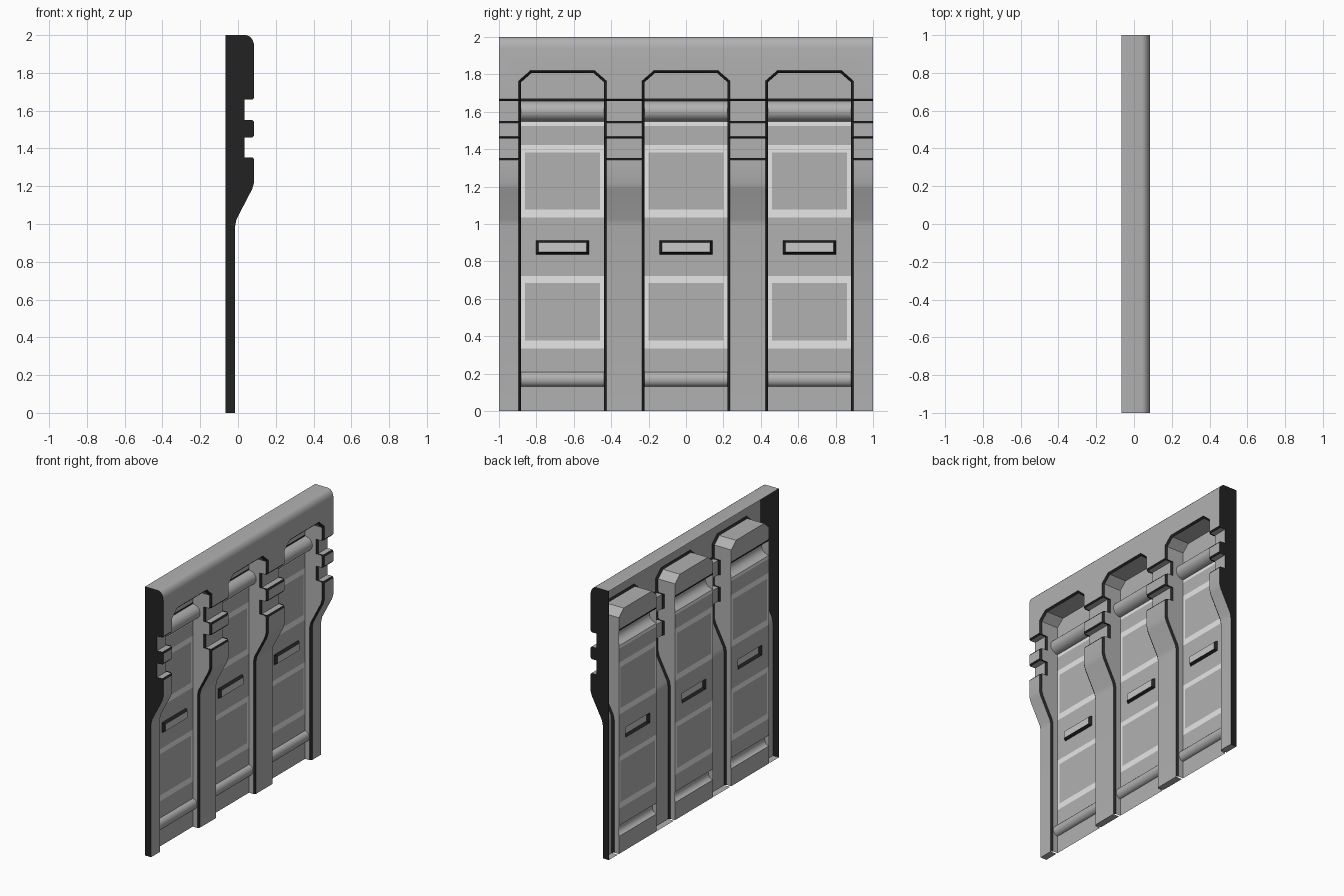
import bpy, bmesh, math

if "Cube" in bpy.data.objects:
    bpy.data.objects.remove(bpy.data.objects["Cube"])


def material(name, v):
    m = bpy.data.materials.new(name)
    m.diffuse_color = (v, v, v, 1)
    m.use_nodes = True
    m.node_tree.nodes["Principled BSDF"].inputs["Base Color"].default_value = m.diffuse_color
    return m


MATS = [material("panel grey", 0.44), material("dark trim", 0.016),
        material("white light", 1.0), material("pale grey", 0.58)]
GREY, DARK, WHITE, PALE = range(4)
BACK = -0.065          # plane of the bay floors
BAYS = (-0.66, 0.0, 0.66)
W_OUT, W_IN = 0.235, 0.222   # half widths of bay opening and bay floor


def build(name, faces, recalc=False):
    """Make an object from (points, material index) faces."""
    bm = bmesh.new()
    for pts, mat in faces:
        f = bm.faces.new([bm.verts.new(p) for p in pts])
        f.material_index = mat
    bmesh.ops.remove_doubles(bm, verts=bm.verts, dist=1e-5)
    bmesh.ops.dissolve_degenerate(bm, dist=1e-5, edges=bm.edges)
    if recalc:
        bmesh.ops.recalc_face_normals(bm, faces=bm.faces)
    me = bpy.data.meshes.new(name)
    bm.to_mesh(me)
    bm.free()
    for m in MATS:
        me.materials.append(m)
    ob = bpy.data.objects.new(name, me)
    bpy.context.collection.objects.link(ob)
    bpy.ops.object.select_all(action='DESELECT')
    ob.select_set(True)
    bpy.context.view_layer.objects.active = ob
    bpy.ops.object.shade_smooth_by_angle(angle=math.radians(30))
    return ob


# Post profile (x, z, material of the segment that follows)
POST = [(-0.015, 0, GREY), (-0.015, 0.99, GREY), (-0.008, 1.025, GREY),
        (0.075, 1.185, GREY), (0.085, 1.22, GREY), (0.085, 1.343, DARK),
        (0.077, 1.353, GREY), (0.035, 1.353, GREY), (0.035, 1.458, GREY),
        (0.077, 1.458, DARK), (0.085, 1.468, GREY), (0.085, 1.54, DARK),
        (0.077, 1.55, GREY), (0.035, 1.55, GREY), (0.035, 1.658, GREY),
        (0.077, 1.658, DARK), (0.085, 1.668, GREY)]
# Rounded top of the header
CAP = [(0.04 + 0.045 * math.cos(a), 1.94 + 0.06 * math.sin(a))
       for a in [i * math.pi / 12 for i in range(7)]] + [(BACK, 2.0)]


def strip(prof, y0, y1):
    """Extrude a profile from y0 to y1, facing +x."""
    return [([(a[0], y0, a[1]), (a[0], y1, a[1]), (b[0], y1, b[1]), (b[0], y0, b[1])],
             a[2] if len(a) > 2 else GREY) for a, b in zip(prof, prof[1:])]


# Posts between the bays
edges = [-1] + [c + s * W_OUT for c in BAYS for s in (-1, 1)] + [1]
for y0, y1 in zip(edges[::2], edges[1::2]):
    foot = [([(BACK, y0, 0), (BACK, y1, 0), (-0.015, y1, 0), (-0.015, y0, 0)], GREY)]
    build("post", strip(POST, y0, y1) + foot)

# Header with three notched openings and a rounded top
outline = [(-1, 1.668)]
for c in BAYS:
    outline += [(c - W_OUT, 1.668), (c - W_OUT, 1.765), (c - 0.172, 1.82),
                (c + 0.172, 1.82), (c + W_OUT, 1.765), (c + W_OUT, 1.668)]
outline += [(1, 1.668), (1, 1.94), (-1, 1.94)]
build("header", [([(0.085, y, z) for y, z in outline], GREY)] + strip(CAP, -1, 1))

# Dark end plates
side = [(p[0], p[1]) for p in POST] + CAP + [(BACK, 0)]
for y in (-1, 1):
    pts = [(x, y, z) for x, z in side]
    build("end_plate", [(pts if y < 0 else pts[::-1], DARK)])

# Bay floor rows: (z, x, kind of the row above)


def roll(z0, z1, depth, n=10):
    """Half round moulding across the bay."""
    return [((z0 + z1) / 2 - math.cos(math.pi * i / n) * (z1 - z0) / 2,
             BACK + depth * math.sin(math.pi * i / n), "grey") for i in range(n)]


ROWS = ([(0, BACK, "grey")] + roll(0.13, 0.21, 0.035) +
        [(z, BACK, k) for z, k in (
            (0.21, "grey"), (0.335, "white"), (0.378, "frame"), (0.685, "white"),
            (0.722, "grey"), (0.838, "slot"), (0.912, "grey"), (1.035, "white"),
            (1.078, "frame"), (1.382, "white"), (1.422, "grey"), (1.525, "white"))] +
        roll(1.548, 1.658, 0.06) + [(1.658, BACK, "dark"), (1.67, BACK, "")])
COLS = [-W_IN, -0.2, -0.142, 0.142, 0.2, W_IN]


def cell_material(kind, col):
    if kind == "white" or (kind == "frame" and col in (0, 4)):
        return WHITE
    return DARK if kind == "dark" else GREY


for c in BAYS:
    # Floor with light frames, rolls and the niche back
    faces = []
    for (z0, x0, kind), (z1, x1, _) in zip(ROWS, ROWS[1:]):
        for i, (a, b) in enumerate(zip(COLS, COLS[1:])):
            if kind == "slot" and i == 2:
                continue
            faces.append(([(x0, c + a, z0), (x0, c + b, z0), (x1, c + b, z1),
                           (x1, c + a, z1)], cell_material(kind, i)))
    niche = [(-W_IN, 1.67), (W_IN, 1.67), (W_IN, 1.758), (0.165, 1.808),
             (-0.165, 1.808), (-W_IN, 1.758)]
    faces.append(([(BACK, c + y, z) for y, z in niche], GREY))
    build("bay_floor", faces)

    # Raised slot with dark bevelled border
    def ring(hw, hz, x):
        return [(x, c + sy * hw, 0.875 + sz * hz)
                for sy, sz in ((-1, -1), (1, -1), (1, 1), (-1, 1))]
    lo, hi = ring(0.142, 0.037, BACK), ring(0.129, 0.026, BACK + 0.02)
    faces = [([lo[i], lo[(i + 1) % 4], hi[(i + 1) % 4], hi[i]], DARK) for i in range(4)]
    build("slot", faces + [(hi, PALE)])

    # Opening surround: dark bevel, then grey wall back to the floor
    right = [(W_OUT, W_IN, z, z, x) for x, z, _ in POST]
    right += [(W_OUT, W_IN, 1.765, 1.758, 0.085), (0.172, 0.165, 1.82, 1.808, 0.085)]
    path = right + [(-o, -i, zo, zi, x) for o, i, zo, zi, x in right[::-1]]
    loops = [[(x, c + o, zo), (x - 0.012, c + i, zi), (BACK, c + i, zi)]
             for o, i, zo, zi, x in path]
    trim, wall = [], []
    for p, q in zip(loops, loops[1:]):
        trim.append(([p[0], q[0], q[1], p[1]], DARK))
        if abs(p[1][2] - q[1][2]) > 1e-4 or abs(p[1][1] - q[1][1]) > 1e-4:
            wall.append(([p[1], q[1], q[2], p[2]], GREY))
    build("opening_trim", trim)
    build("bay_wall", wall)
